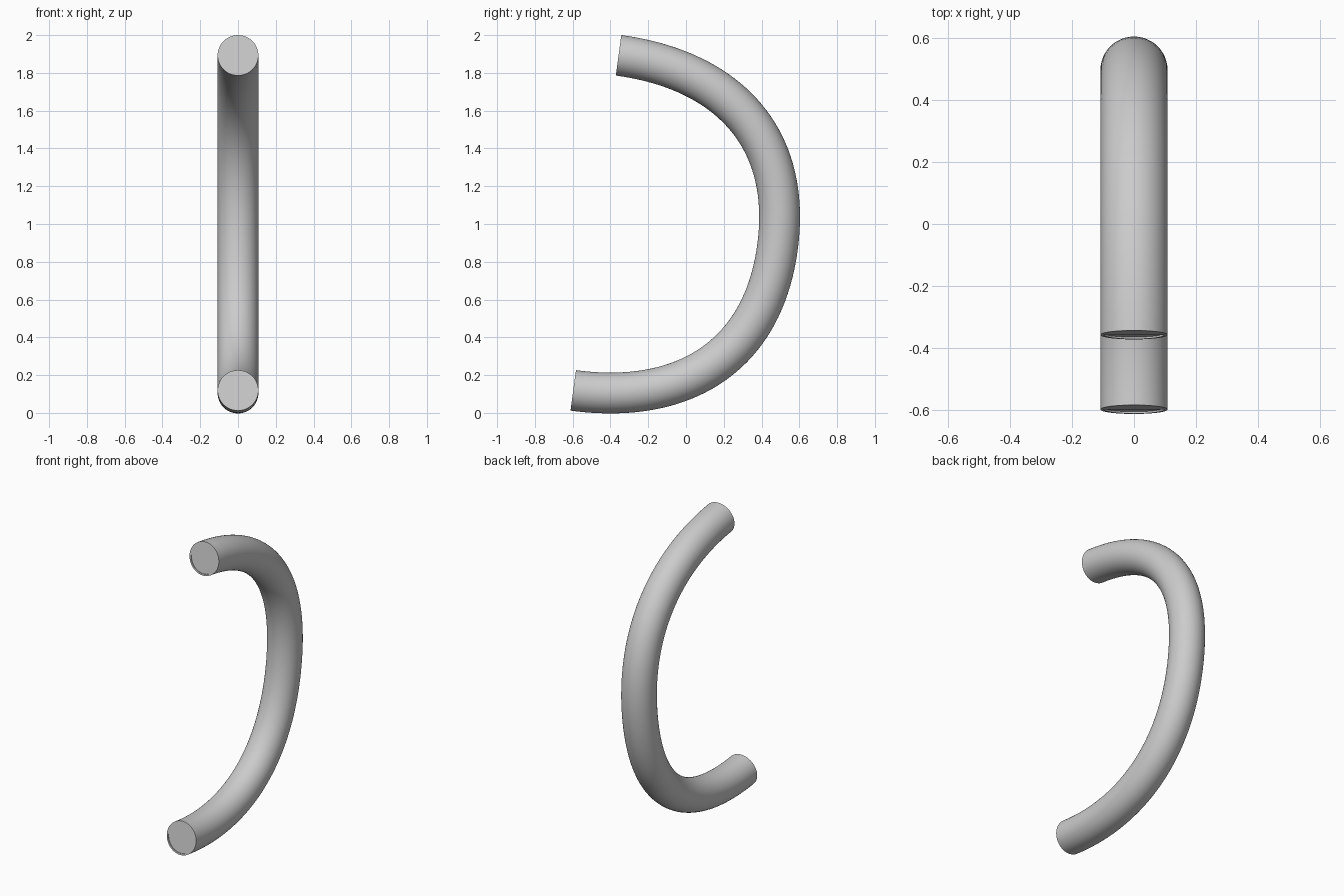
import bpy, bmesh, math
from mathutils import Vector
from mathutils.geometry import interpolate_bezier

if "Cube" in bpy.data.objects:
    bpy.data.objects.remove(bpy.data.objects["Cube"])

SIDES, STEPS = 48, 40
RADIUS, INNER, RECESS = 0.108, 0.098, 0.006
X = Vector((1, 0, 0))

# Symmetric bow, tilted slightly: two ends and an apex between them
low = Vector((0, -0.597, 0.119))
high = Vector((0, -0.357, 1.893))
up = (high - low).normalized()
out = Vector((0, up.z, -up.y))
apex = (low + high) / 2 + out * 0.97
path = interpolate_bezier(low, low + out * 0.57, apex - up * 0.60, apex, STEPS)
path += interpolate_bezier(apex, apex + up * 0.60, high + out * 0.57, high, STEPS)[1:]


def finish(name, bm):
    bmesh.ops.recalc_face_normals(bm, faces=bm.faces)
    mesh = bpy.data.meshes.new(name)
    bm.to_mesh(mesh)
    bm.free()
    obj = bpy.data.objects.new(name, mesh)
    bpy.context.collection.objects.link(obj)
    bpy.ops.object.select_all(action='DESELECT')
    obj.select_set(True)
    bpy.context.view_layer.objects.active = obj
    bpy.ops.object.shade_smooth_by_angle(angle=math.radians(35))
    return obj


def ring(bm, centre, normal, radius):
    angles = [2 * math.pi * i / SIDES for i in range(SIDES)]
    return [bm.verts.new(centre + radius * (X * math.cos(a) + normal * math.sin(a)))
            for a in angles]


# Curved bar, with a thin rim and shallow recess at both ends
bm = bmesh.new()
rings = [ring(bm, low + out * RECESS, up, INNER), ring(bm, low, up, INNER)]
last = len(path) - 1
for i, p in enumerate(path):
    if i == 0:
        t = out
    elif i == last:
        t = -out
    else:
        t = (path[i + 1] - path[i - 1]).normalized()
    rings.append(ring(bm, p, Vector((0, -t.z, t.y)), RADIUS))
rings += [ring(bm, high, -up, INNER), ring(bm, high + out * RECESS, -up, INNER)]
for a, b in zip(rings, rings[1:]):
    for i in range(SIDES):
        j = (i + 1) % SIDES
        bm.faces.new((a[i], a[j], b[j], b[i]))
bm.faces.new(rings[0])
bm.faces.new(rings[-1])
finish("curved_bar", bm)

# Half-round plates filling the upper half of each end recess
for name, end in (("lower_end_plate", low), ("upper_end_plate", high)):
    bm = bmesh.new()
    half = [bm.verts.new(end + INNER * (X * math.cos(a) + up * math.sin(a)))
            for a in (math.pi * i / 24 for i in range(25))]
    face = bm.faces.new(half)
    made = bmesh.ops.extrude_face_region(bm, geom=[face])["geom"]
    bmesh.ops.translate(bm, vec=out * RECESS,
                        verts=[v for v in made if isinstance(v, bmesh.types.BMVert)])
    if not face.is_valid or face not in bm.faces[:]:
        bm.faces.new(half)
    finish(name, bm)
